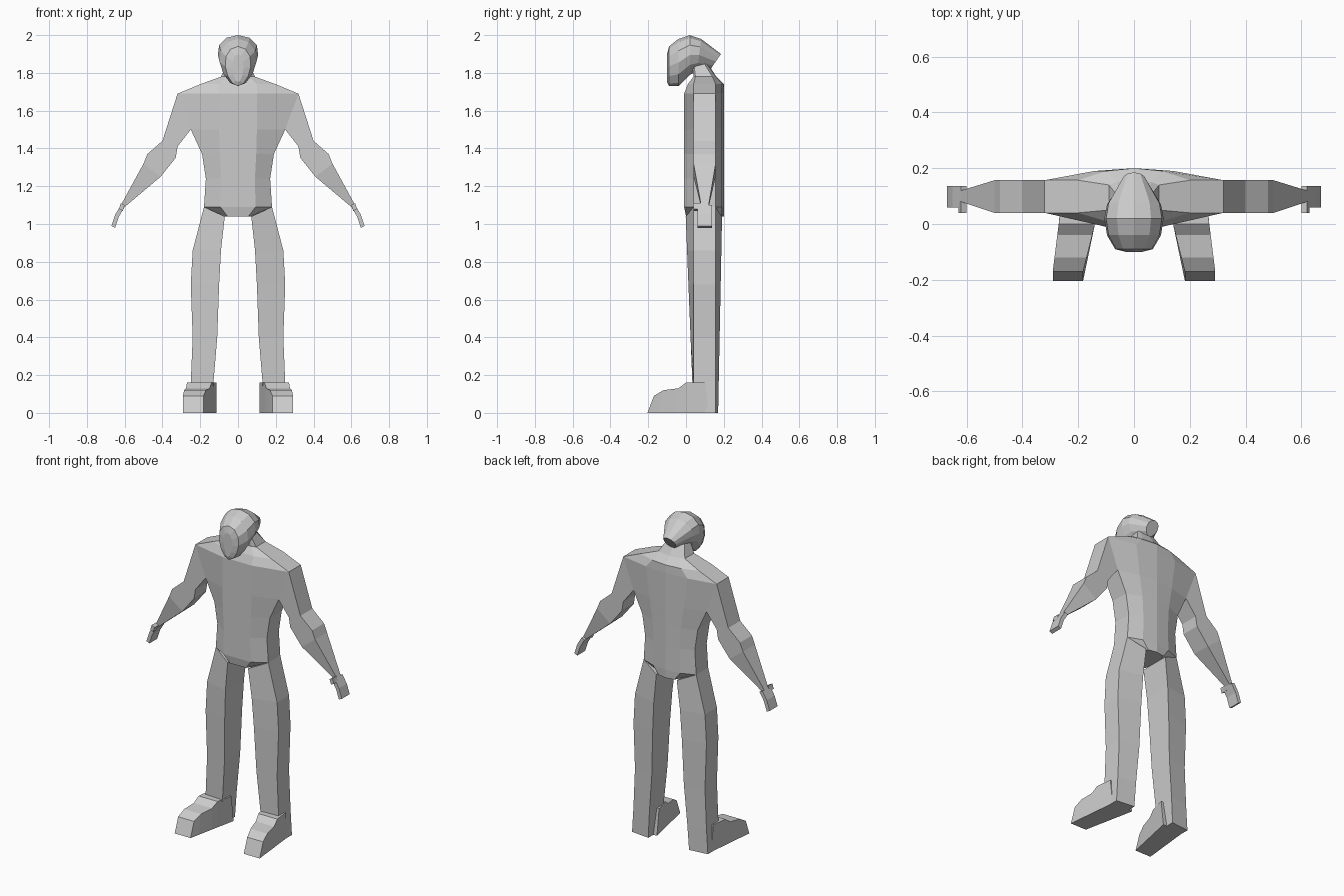
import bpy, bmesh, math

cube = bpy.data.objects.get("Cube")
if cube:
    bpy.data.objects.remove(cube, do_unlink=True)

grey = bpy.data.materials.new("plain grey")
grey.use_nodes = True
tone = (.6, .6, .6, 1)
grey.diffuse_color = tone
grey.node_tree.nodes["Principled BSDF"].inputs["Base Color"].default_value = tone

# Depth of the flat flanks, shared by torso, arms and legs
FLANK_FRONT, FLANK_BACK = .04, .157


def loft(name, rings, mirror=False):
    """Skin a list of equal-length point rings and cap both ends."""
    bm = bmesh.new()
    loops = [[bm.verts.new(point) for point in ring] for ring in rings]
    for lower, upper in zip(loops, loops[1:]):
        for i in range(len(lower)):
            bm.faces.new((lower[i - 1], lower[i], upper[i], upper[i - 1]))
    bm.faces.new(loops[0])
    bm.faces.new(loops[-1])
    bmesh.ops.recalc_face_normals(bm, faces=bm.faces)
    mesh = bpy.data.meshes.new(name)
    bm.to_mesh(mesh)
    bm.free()
    mesh.materials.append(grey)
    obj = bpy.data.objects.new(name, mesh)
    bpy.context.collection.objects.link(obj)
    if mirror:
        obj.modifiers.new("Mirror", 'MIRROR')


def limb_ring(outer, inner, outer_depth, inner_depth):
    """Four-sided section between an outer and an inner (x, z) edge."""
    (outer_x, outer_z), (inner_x, inner_z) = outer, inner
    ring = [(outer_x, y, outer_z) for y in outer_depth]
    ring += [(inner_x, y, inner_z) for y in reversed(inner_depth)]
    return ring


# Torso: flat chest strip, bevelled flanks and a ridged back
def torso_ring(z, width, front=-.01, back=.2):
    strip = .03 + width * .35
    half = [
        (min(strip, .1), front),
        (width, max(FLANK_FRONT, front + .01)),
        (width, min(FLANK_BACK, back - .02)),
        (strip, back - .01),
    ]
    outline = half + [(0, back)] + [(-x, y) for x, y in reversed(half)]
    return [(x, y, z) for x, y in outline]


crotch = torso_ring(1.04, .07, front=0)
trunk = [(1.09, .18), (1.24, .17), (1.37, .19), (1.5, .25), (1.69, .32)]
shoulder_slope = torso_ring(1.74, .2, front=.01)
neck_base = torso_ring(1.78, .09, front=.04, back=.16)
neck_top = torso_ring(1.86, .05, front=.03, back=.11)
loft("torso", [crotch, *(torso_ring(z, width) for z, width in trunk),
               shoulder_slope, neck_base, neck_top])

# Arms: even depth down to the elbow, then a tapering forearm
shoulder = (.32, 1.69), (.25, 1.5)
biceps = (.4, 1.44), (.32, 1.41)
elbow = (.48, 1.37), (.33, 1.35)
forearm = (.5, 1.32), (.41, 1.25)
wrist = (.62, 1.1), (.6, 1.09)
flank = (FLANK_FRONT, FLANK_BACK)
wrist_depth = (.08, .12)
arm_rings = [limb_ring(outer, inner, flank, flank)
             for outer, inner in (shoulder, biceps, elbow, forearm)]
arm_rings.append(limb_ring(*wrist, wrist_depth, wrist_depth))
loft("arms", arm_rings, mirror=True)


# Hands: a thin curved blade with a small thumb in front
def blade(points, depth):
    thickness = .02
    return [limb_ring((x, z), (x - thickness, z - thickness / 2), depth, depth)
            for x, z in points]


palm = [(.62, 1.1), (.65, 1.05), (.67, .99)]
loft("hands", blade(palm, (.06, .137)), mirror=True)
loft("thumbs", blade([(.62, 1.11), (.63, 1.08)], (.04, .08)), mirror=True)


# Legs: inner edges run deeper than the flanks and narrow downwards
def leg_ring(outer, inner):
    z = inner[1]
    inner_depth = (.04 * (1 - z), .17 + .02 * z)
    return limb_ring(outer, inner, flank, inner_depth)


leg_rings = [leg_ring((.18, 1.09), (.07, 1.04))]
for z, outer_x, inner_x in [(.86, .24, .09), (.68, .25, .1), (.4, .24, .11),
                            (.16, .25, .13), (0, .26, .14)]:
    leg_rings.append(leg_ring((outer_x, z), (inner_x, z)))
loft("legs", leg_rings, mirror=True)


# Feet: turned outwards, stepping down to a slanted toe
def foot_ring(y, top):
    inner_x = .14 - y / 4
    outer_x = inner_x + .13 + y / 8
    sole_y = y * 1.2
    return [(inner_x, y, top), (outer_x, y, top),
            (outer_x, sole_y, 0), (inner_x, sole_y, 0)]


instep = [(.1, .16), (0, .16), (-.04, .13), (-.12, .12), (-.17, .09)]
loft("feet", [foot_ring(y, top) for y, top in instep], mirror=True)


# Head: egg-shaped slices that lean back towards a squared-off rear
def head_ring(y, low, high, width, sides=12):
    lean = max(0, y - .02) / 2
    ring = []
    for k in range(sides):
        angle = math.tau * k / sides
        rise = (1 - math.cos(angle)) / 2
        x = width * math.sin(angle) * (.8 + rise / 3)
        ring.append((x, y + lean * rise, low + (high - low) * rise))
    return ring


face = head_ring(-.1, 1.75, 1.9, .03)
jaw = head_ring(-.09, 1.73, 1.94, .07)
temple = head_ring(-.04, 1.73, 1.98, .1)
crown = head_ring(.02, 1.79, 2, .11)
skull = head_ring(.06, 1.81, 1.98, .1)
rear = head_ring(.13, 1.82, 1.9, .04)
loft("head", [face, jaw, temple, crown, skull, rear])
